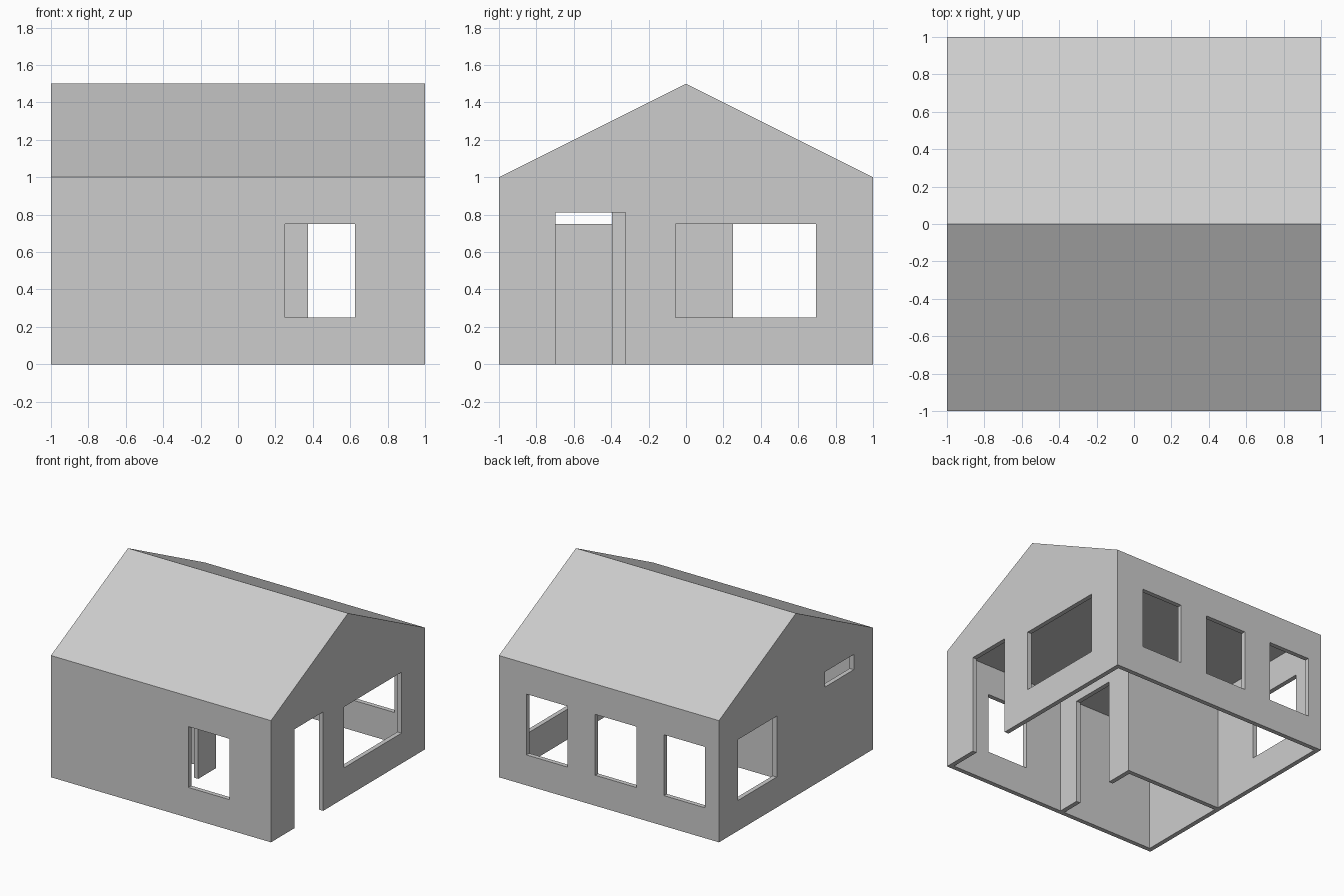
import bpy
import bmesh
from mathutils import Vector

cube = bpy.data.objects.get("Cube")
if cube:
    bpy.data.objects.remove(cube, do_unlink=True)

WALL = 0.0375         # wall thickness
INNER = 1 - WALL      # inside face of the outer walls
CEILING = 1.0

plaster = bpy.data.materials.new("light_grey")
plaster.use_nodes = True
plaster.diffuse_color = (0.605, 0.605, 0.605, 1)
plaster.node_tree.nodes["Principled BSDF"].inputs["Base Color"].default_value = plaster.diffuse_color


def add_prism(bm, points, depth):
    """Extrude a polygon along a vector into a closed solid."""
    face = bm.faces.new([bm.verts.new(p) for p in points])
    top = bmesh.ops.extrude_face_region(bm, geom=[face])["geom"]
    moved = [v for v in top if isinstance(v, bmesh.types.BMVert)]
    bmesh.ops.translate(bm, verts=moved, vec=Vector(depth))


def add_box(bm, x, y, z):
    corners = [(x[0], y[0], z[0]), (x[1], y[0], z[0]), (x[1], y[1], z[0]), (x[0], y[1], z[0])]
    add_prism(bm, corners, (0, 0, z[1] - z[0]))


def finish(bm, name):
    bmesh.ops.recalc_face_normals(bm, faces=bm.faces[:])
    mesh = bpy.data.meshes.new(name)
    bm.to_mesh(mesh)
    bm.free()
    mesh.materials.append(plaster)
    obj = bpy.data.objects.new(name, mesh)
    bpy.context.collection.objects.link(obj)
    return obj


def cut(target, bm, name):
    """Subtract the solids in bm from target."""
    cutter = finish(bm, name)
    cutter.hide_render = True
    mod = target.modifiers.new(name, "BOOLEAN")
    mod.operation = "DIFFERENCE"
    mod.solver = "EXACT"
    mod.object = cutter
    bpy.context.view_layer.objects.active = target
    bpy.ops.object.modifier_apply(modifier=name)
    bpy.data.objects.remove(cutter, do_unlink=True)


# House shell: gabled outline run along x
bm = bmesh.new()
outline = [(-1, 0), (1, 0), (1, 1), (0, 1.5), (-1, 1)]
add_prism(bm, [(-1, y, z) for y, z in outline], (2, 0, 0))
shell = finish(bm, "house_shell")

# Interior with a flat ceiling at eave height and open floor
bm = bmesh.new()
add_box(bm, (-INNER, INNER), (-INNER, INNER), (-0.2, CEILING))
cut(shell, bm, "interior_cutter")

# Windows and front door through the outer walls
SILL, HEAD = 0.25, 0.75
through = (0.9, 1.1)
bm = bmesh.new()
add_box(bm, (0.25, 0.625), (-1.1, -0.9), (SILL, HEAD))           # front window
for left in (-0.875, -0.25, 0.375):                              # back windows
    add_box(bm, (left, left + 0.375), through, (SILL, HEAD))
add_box(bm, through, (-0.055, 0.695), (SILL, HEAD))              # wide side window
add_box(bm, through, (-0.697, -0.323), (-0.2, 0.8125))           # entrance
add_box(bm, (-1.1, -0.9), (0.25, 0.75), (SILL, HEAD))            # far side window
add_box(bm, (-1.1, -0.9), (-0.75, -0.375), (HEAD, 0.875))        # small high window
cut(shell, bm, "opening_cutter")

# L-shaped partition around the corner room, with a doorway
px, py = -0.085, -0.165
bm = bmesh.new()
plan = [(-INNER, py), (px, py), (px, -INNER), (px - WALL, -INNER),
        (px - WALL, py - WALL), (-INNER, py - WALL)]
add_prism(bm, [(x, y, 0) for x, y in plan], (0, 0, CEILING))
partition = finish(bm, "corner_room_partition")

bm = bmesh.new()
add_box(bm, (px - 0.1, px + 0.1), (-0.775, -0.395), (-0.2, 0.87))
cut(partition, bm, "doorway_cutter")
